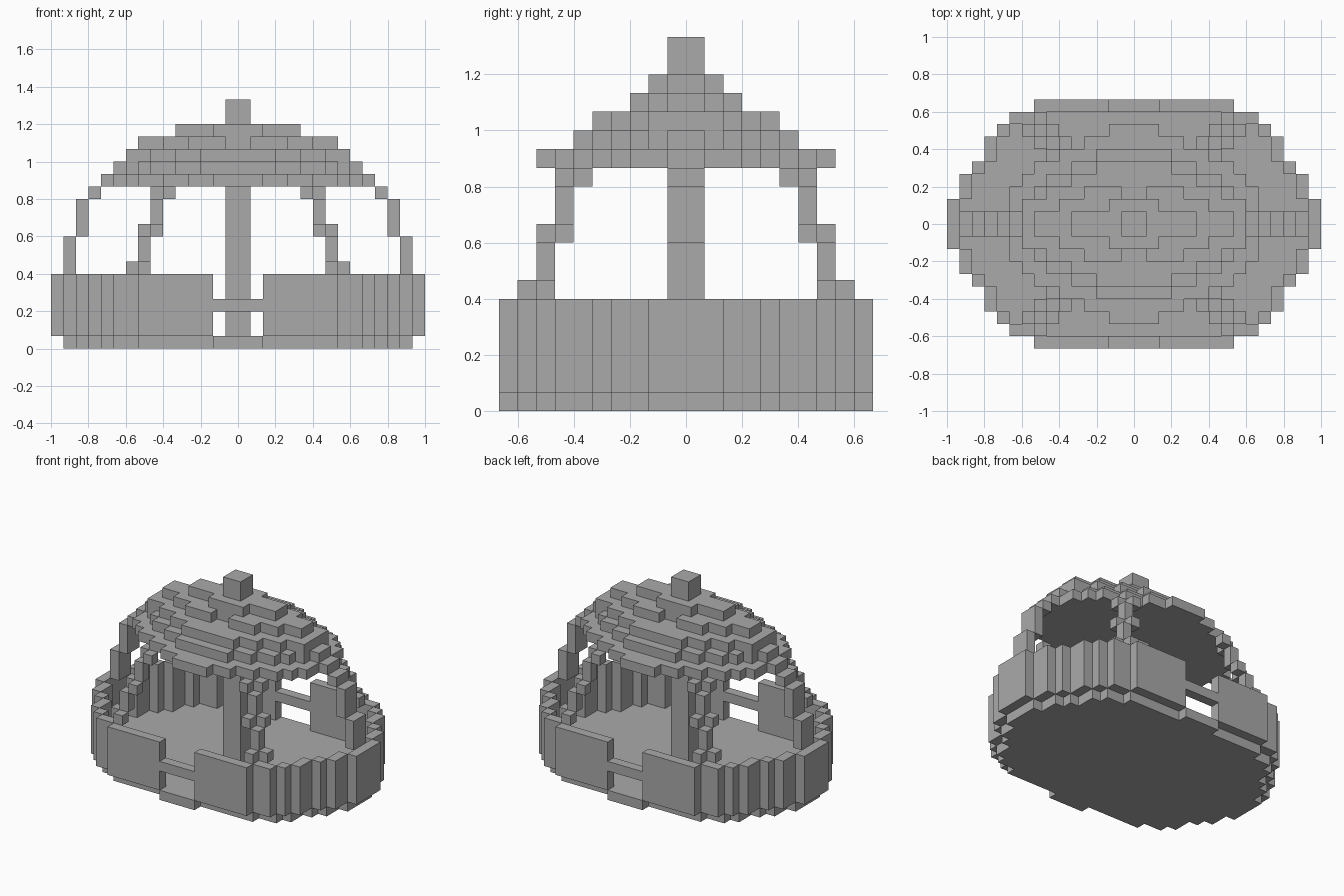
import bpy
import bmesh

if "Cube" in bpy.data.objects:
    bpy.data.objects.remove(bpy.data.objects["Cube"], do_unlink=True)

U = 1 / 15  # side of one block

stone = bpy.data.materials.new("plain grey")
stone.use_nodes = True
GREY = (0.4, 0.4, 0.4, 1)
stone.diffuse_color = GREY
stone.node_tree.nodes["Principled BSDF"].inputs["Base Color"].default_value = GREY


def finish(name, bm):
    bmesh.ops.recalc_face_normals(bm, faces=bm.faces)
    mesh = bpy.data.meshes.new(name)
    bm.to_mesh(mesh)
    bm.free()
    mesh.materials.append(stone)
    bpy.context.collection.objects.link(bpy.data.objects.new(name, mesh))


def add_box(bm, x0, x1, y0, y1, z0, z1):
    verts = bmesh.ops.create_cube(bm, size=1)["verts"]
    for v in verts:
        v.co.x = U * (x1 if v.co.x > 0 else x0)
        v.co.y = U * (y1 if v.co.y > 0 else y0)
        v.co.z = U * (z1 if v.co.z > 0 else z0)


def boxes(name, specs, mirror_x=False, mirror_y=False):
    """Blocks in block units, repeated on the opposite sides."""
    bm = bmesh.new()
    for x0, x1, y0, y1, z0, z1 in specs:
        for sx in ((1, -1) if mirror_x else (1,)):
            for sy in ((1, -1) if mirror_y else (1,)):
                xs = sorted((sx * x0, sx * x1))
                ys = sorted((sy * y0, sy * y1))
                add_box(bm, *xs, *ys, z0, z1)
    finish(name, bm)


def stepped_plate(name, widths, z0, z1):
    """Extrude a stepped oval given the half width of each row from the middle out."""
    quarter = []
    for row, w in enumerate(widths):
        if quarter and quarter[-1][0] == w:
            quarter[-1] = (w, row + 1)
        else:
            quarter += [(w, row), (w, row + 1)]
    right = [(x, -y) for x, y in reversed(quarter) if y] + [p for p in quarter if p[1]]
    outline = right + [(-x, y) for x, y in reversed(right)]
    bm = bmesh.new()
    face = bm.faces.new([bm.verts.new((x * U, y * U, z0 * U)) for x, y in outline])
    top = bmesh.ops.extrude_face_region(bm, geom=[face])["geom"]
    for v in top:
        if isinstance(v, bmesh.types.BMVert):
            v.co.z = z1 * U
    finish(name, bm)


# Floor with a sill at the front and back openings
stepped_plate("floor", [14, 14, 13, 13, 12, 11, 11, 10, 8, 2], 0, 1)

# Low wall, one block thick, open in the middle of the long sides
inner = [14, 14, 13, 13, 12, 11, 11, 10, 8, 2]
outer = [15, 15, 14, 14, 13, 12, 12, 11, 10, 8]
boxes("low_wall", [(a, b, row, row + 1, 1, 6)
                   for row, (a, b) in enumerate(zip(inner, outer))], True, True)
boxes("opening_rail", [(-2, 2, 9, 10, 3, 4)], mirror_y=True)

# Ribs curving in from both ends
boxes("end_rib", [(13, 14, -1, 1, 6, 9), (12, 13, -1, 1, 9, 12),
                  (11, 12, -1, 1, 12, 13)], mirror_x=True)

# Diagonal ribs at the four corners: columns linked by pairs of blocks
corner = [(7, 8, 7, 8, 7, 9), (6, 7, 6, 7, 10, 12)]
for n, z in ((7, 6), (6, 9), (5, 12)):
    corner += [(n + 1, n + 2, n, n + 1, z, z + 1), (n, n + 1, n + 1, n + 2, z, z + 1)]
boxes("corner_rib", corner, True, True)

# Stepped dome roof
LAYERS = [
    [11, 10, 10, 9, 8, 6, 4, 2],
    [10, 9, 8, 7, 5, 3],
    [9, 9, 7, 5, 3],
    [8, 6],
    [5, 2],
]
for i, widths in enumerate(LAYERS):
    stepped_plate(f"roof_layer_{i + 1}", widths, 13 + i, 14 + i)
boxes("roof_ridge", [(1, 4, 2, 3, 16, 17)], True, True)

# Central post and the spire above it
boxes("centre_post", [(-1, 1, -1, 1, 1, 13)])
boxes("spire", [(-1, 1, -1, 1, 18, 20)])
